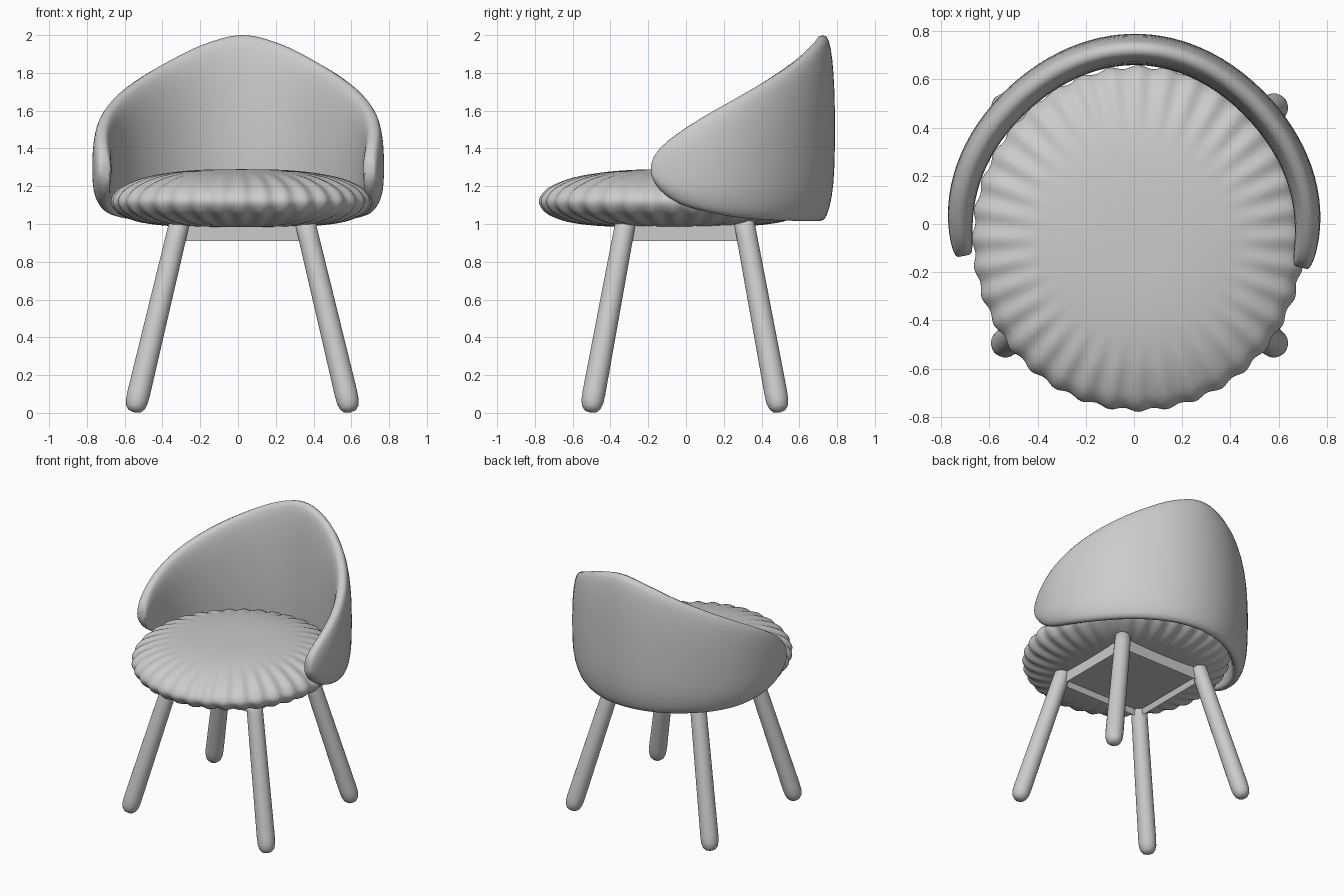
import bpy, bmesh
from math import sin, cos, pi, radians
from mathutils import Vector, Matrix

if "Cube" in bpy.data.objects:
    bpy.data.objects.remove(bpy.data.objects["Cube"])


def spline(pts, n):
    """Catmull-Rom resampling of points, n steps per span."""
    p = [Vector(q) for q in pts]
    p = [2 * p[0] - p[1]] + p + [2 * p[-1] - p[-2]]
    out = []
    for i in range(1, len(p) - 2):
        a, b, c, d = p[i - 1:i + 3]
        for k in range(n):
            t = k / n
            out.append(0.5 * (2 * b + (c - a) * t + (2 * a - 5 * b + 4 * c - d) * t * t
                              + (3 * b - a - 3 * c + d) * t ** 3))
    return out + [p[-2]]


def loft(name, rings):
    """Skin closed rings of points and cap both ends."""
    bm = bmesh.new()
    vr = [[bm.verts.new(c) for c in r] for r in rings]
    n = len(vr[0])
    for a, b in zip(vr, vr[1:]):
        for i in range(n):
            bm.faces.new((a[i], a[(i + 1) % n], b[(i + 1) % n], b[i]))
    bm.faces.new(vr[0])
    bm.faces.new(vr[-1])
    bmesh.ops.recalc_face_normals(bm, faces=bm.faces)
    for f in bm.faces:
        f.smooth = True
    return finish(name, bm)


def finish(name, bm):
    me = bpy.data.meshes.new(name)
    bm.to_mesh(me)
    bm.free()
    ob = bpy.data.objects.new(name, me)
    bpy.context.collection.objects.link(ob)
    return ob


# seat cushion: domed profile spun into an oval, with pleats fading to the middle
PLEATS = 36
profile = [(0.02, 1.29), (0.3, 1.287), (0.55, 1.272), (0.75, 1.243), (0.9, 1.2), (0.97, 1.163),
           (1.0, 1.12), (0.97, 1.077), (0.9, 1.043), (0.75, 1.008), (0.5, 0.987), (0.02, 0.978)]
rings = []
for f, z in spline(profile, 4):
    w = min(max((f - 0.55) / 0.45, 0), 1)
    w = w * w * (3 - 2 * w)
    ring = []
    for i in range(PLEATS * 8):
        a = 2 * pi * i / (PLEATS * 8)
        c = cos(PLEATS * a) * w
        r = f * (1 + 0.01 * c)
        ring.append((0.018 + 0.685 * r * cos(a), -0.06 + 0.712 * r * sin(a),
                     1.125 + (z - 1.125) * (1 + 0.06 * c)))
    rings.append(ring)
loft("seat_cushion", rings)

# wraparound back: rounded cross-section swept round an arc, tall behind, low at the arms
half = [(0, 2.0, 1.015), (8.8, 1.955, 1.015), (19, 1.86, 1.017), (33, 1.73, 1.025),
        (45.5, 1.62, 1.05), (60.3, 1.5, 1.1), (71, 1.425, 1.155), (81, 1.36, 1.215),
        (90, 1.30, 1.275)]
stations = [(-p, t, b) for p, t, b in half[:0:-1]] + half
turn = radians(-2)
rings = []
for p, top, bot in spline(stations, 5):
    sweep = radians(103.5) * sin(radians(p))
    ang = sweep - turn
    thick = 0.005 + 0.06 * max(cos(radians(p)), 0) ** 0.35
    flat = 0.018 * sin(2 * sweep) ** 2 if abs(sweep) < pi / 2 else 0
    ring = []
    for i in range(32):
        a = 2 * pi * i / 32
        c, s = cos(a), sin(a)
        u = (1 if c > 0 else -1) * abs(c) ** 0.7
        v = (1 if s > 0 else -1) * abs(s) ** 0.9
        r = 0.714 - flat + thick * u - 0.015 * max(0, (-v - 0.5) / 0.5) ** 2
        ring.append((1.008 * r * sin(ang), 0.01 + r * cos(ang),
                     (top + bot) / 2 + (top - bot) / 2 * v))
    rings.append(ring)
loft("wraparound_back", rings)

# four splayed, round-ended legs
CX, CY = 0.023, -0.006
leg_profile = [(0.0, 0.012), (0.006, 0.034), (0.024, 0.05), (0.055, 0.059), (0.1, 0.061),
               (0.9, 0.055), (0.98, 0.054), (1.0, 0.04)]
for yname, sy in (("front", -1), ("rear", 1)):
    for xname, sx in (("left", -1), ("right", 1)):
        foot = Vector((CX + sx * 0.572, CY + sy * 0.5, 0.005))
        head = Vector((CX + sx * 0.33, CY + sy * 0.312, 1.02))
        axis = head - foot
        rot = axis.to_track_quat('Z', 'Y')
        rings = [[foot + axis * t + rot @ Vector((r * cos(k * pi / 12), r * sin(k * pi / 12), 0))
                  for k in range(24)] for t, r in leg_profile]
        loft(f"{yname}_{xname}_leg", rings)

# frame under the seat with a recessed bottom panel
bm = bmesh.new()
bmesh.ops.create_cube(bm, size=1, matrix=Matrix.Translation((CX, CY, 0.965))
                      @ Matrix.Diagonal((0.68, 0.64, 0.11, 1)))
bottom = [f for f in bm.faces if f.normal.z < -0.9]
bmesh.ops.inset_region(bm, faces=bottom, thickness=0.018)
bmesh.ops.translate(bm, verts=bottom[0].verts, vec=(0, 0, 0.04))
finish("seat_frame", bm)
